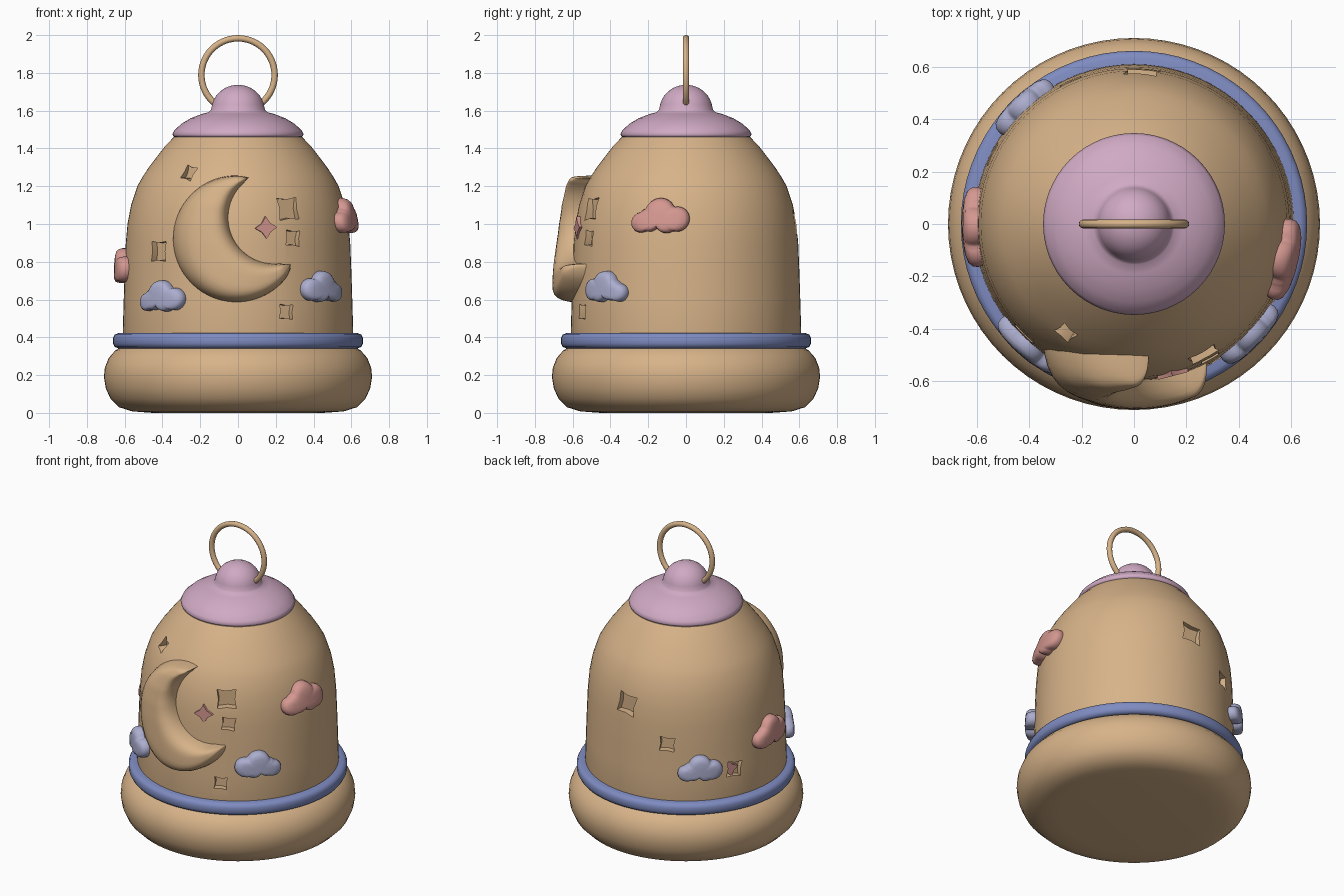
import bpy, bmesh
from math import sin, cos, pi, radians, sqrt, hypot
from mathutils import Matrix, Vector

if "Cube" in bpy.data.objects:
    bpy.data.objects.remove(bpy.data.objects["Cube"])


def material(name, rgb):
    m = bpy.data.materials.new(name)
    m.diffuse_color = (*rgb, 1)
    m.use_nodes = True
    m.node_tree.nodes["Principled BSDF"].inputs["Base Color"].default_value = m.diffuse_color
    return m


TAN = material("warm_tan", (0.68, 0.45, 0.25))
MAUVE = material("soft_mauve", (0.63, 0.40, 0.55))
BLUE = material("dusk_blue", (0.21, 0.26, 0.53))
LILAC = material("pale_lilac", (0.41, 0.42, 0.62))
ROSE = material("rose_pink", (0.66, 0.31, 0.28))


def make(name, bm, mat, angle=45):
    bmesh.ops.recalc_face_normals(bm, faces=bm.faces)
    me = bpy.data.meshes.new(name)
    bm.to_mesh(me)
    bm.free()
    me.materials.append(mat)
    ob = bpy.data.objects.new(name, me)
    bpy.context.collection.objects.link(ob)
    smooth(ob, angle)
    return ob


def smooth(ob, angle):
    bpy.ops.object.select_all(action='DESELECT')
    ob.select_set(True)
    bpy.context.view_layer.objects.active = ob
    bpy.ops.object.shade_smooth_by_angle(angle=radians(angle))


def skin(bm, rings, closed=True):
    """Bridge consecutive rings; one-point rings become fans."""
    vs = [[bm.verts.new(p) for p in r] for r in rings]
    for a, b in zip(vs, vs[1:]):
        n = max(len(a), len(b))
        for i in range(n if closed else n - 1):
            j = (i + 1) % n
            f = [a[i % len(a)], a[j % len(a)], b[j % len(b)], b[i % len(b)]]
            bm.faces.new(list(dict.fromkeys(f)))
    return vs


def lathe(name, profile, mat, seg=72, loop=False, angle=45):
    bm = bmesh.new()
    if loop:
        profile = profile + profile[:1]
    rings = [[(r * cos(2 * pi * i / seg), r * sin(2 * pi * i / seg), z)
              for i in range(seg if r > 0 else 1)] for r, z in profile]
    skin(bm, rings)
    bmesh.ops.remove_doubles(bm, verts=bm.verts, dist=1e-5)
    return make(name, bm, mat, angle)


# Bell wall profile, also used to seat the decorations
WALL = [(0.60, 0.36), (0.61, 0.43), (0.605, 0.6), (0.60, 0.75), (0.594, 0.9), (0.585, 1.0),
        (0.566, 1.1), (0.533, 1.2), (0.505, 1.25), (0.472, 1.3), (0.434, 1.35),
        (0.388, 1.41), (0.34, 1.46)]


def wall_r(z):
    for (r0, z0), (r1, z1) in zip(WALL, WALL[1:]):
        if z <= z1:
            return r0 + (r1 - r0) * (z - z0) / (z1 - z0)
    return WALL[-1][0]


# Rounded foot and bell wall in one closed body
foot = [(0, 0.0), (0.45, 0.0), (0.56, 0.008), (0.63, 0.03), (0.675, 0.075), (0.70, 0.13),
        (0.71, 0.19), (0.705, 0.24), (0.685, 0.29), (0.65, 0.33)]
body = lathe("bell_body", foot + WALL + [(0.22, 1.48), (0, 1.48)], TAN)


# Four-pointed stars as prisms pointing out of the wall
def star(bm, deg, z, size, rot, inner, r0, r1):
    a = radians(deg)
    out = Vector((cos(a), sin(a), 0))
    side = Vector((-sin(a), cos(a), 0))
    R = wall_r(z)
    rings = []
    for d in (r0, r1):
        ring = []
        for i in range(8):
            q = radians(rot) + i * pi / 4
            s = size * (inner if i % 2 else 1)
            ring.append(out * (R + d) + side * s * cos(q) + Vector((0, 0, z + s * sin(q))))
        rings.append(ring)
    vs = skin(bm, rings)
    bm.faces.new(vs[0][::-1])
    bm.faces.new(vs[1])


bm = bmesh.new()
for deg, z, size, rot in [(-122, 1.27, 0.05, 30), (-135, 0.855, 0.075, 45), (-62, 1.08, 0.082, 48),
                          (-60.5, 0.925, 0.058, 40), (-65, 0.535, 0.055, 42),
                          (87, 1.0, 0.09, 38), (114, 0.79, 0.065, 42), (154, 0.60, 0.07, 38)]:
    star(bm, deg, z, size, rot, 0.6, -0.04, 0.12)
cutter = make("star_cutter", bm, TAN)
cutter.hide_render = True
mod = body.modifiers.new("stars", 'BOOLEAN')
mod.operation = 'DIFFERENCE'
mod.solver = 'EXACT'
mod.object = cutter
dg = bpy.context.evaluated_depsgraph_get()
carved = bpy.data.meshes.new_from_object(body.evaluated_get(dg))
body.modifiers.clear()
body.data = carved
bpy.data.objects.remove(cutter)
smooth(body, 35)

# Rose stars, one on the front and one filling a back recess
for name, args in [("front_rose_star", (-75.5, 0.98, 0.06, 3, 0.55, -0.03, 0.012)),
                   ("back_rose_star", (152, 0.60, 0.055, 10, 0.55, -0.06, -0.015))]:
    bm = bmesh.new()
    star(bm, *args)
    make(name, bm, ROSE, 30)

# Blue band above the foot
lathe("blue_band", [(0.58, 0.342), (0.635, 0.342), (0.653, 0.35), (0.661, 0.367), (0.661, 0.397),
                    (0.653, 0.414), (0.635, 0.422), (0.58, 0.422)], BLUE, loop=True, angle=50)

# Mauve cap with knob
cap = [(0, 1.455), (0.325, 1.457), (0.342, 1.463), (0.347, 1.475), (0.338, 1.495), (0.30, 1.53),
       (0.25, 1.56), (0.19, 1.583), (0.155, 1.592), (0.143, 1.605)]
cap += [(0.14 * cos(t), 1.605 + 0.132 * sin(t)) for t in [radians(12 * i) for i in range(1, 8)]]
lathe("cap_and_knob", cap + [(0, 1.737)], MAUVE, seg=56, angle=50)

# Hanging ring
bpy.ops.mesh.primitive_torus_add(major_radius=0.194, minor_radius=0.017, major_segments=56,
                                 minor_segments=12, location=(0, 0, 1.789),
                                 rotation=(pi / 2, 0, 0))
ring = bpy.context.object
ring.name = "hanging_ring"
ring.data.materials.append(TAN)
smooth(ring, 60)

# Crescent moon, a puffed strip between two arcs that follows the wall
bm = bmesh.new()
N, M = 64, 14
rings = []
for i in range(N + 1):
    t = 0.5 - 0.5 * cos(pi * i / N)
    ao, ai = radians(79 + 256 * t), radians(124 + 160 * t)
    o = Vector((-0.01 + 0.336 * cos(ao), 0.921 + 0.336 * sin(ao)))
    n = Vector((0.195 + 0.245 * cos(ai), 1.035 + 0.245 * sin(ai)))
    e = min(1, min(t, 1 - t) / 0.06)
    k = sqrt(max(0, 1 - (1 - e) ** 2))          # rounds the horn tips
    mid = (o + n) / 2
    row = []
    for j in range(M + 1):
        c = -cos(pi * j / M)
        p = mid + (n - o) / 2 * c * k
        h = -0.03 + 0.135 * max(0, 1 - abs(c) ** 4) ** 0.5 * k ** 0.6
        R = wall_r(p.y)
        row.append((p.x, -sqrt(R * R - p.x * p.x) - h, p.y))
    rings.append(row)
skin(bm, rings)
bmesh.ops.remove_doubles(bm, verts=bm.verts, dist=1e-5)
make("crescent_moon", bm, TAN, 60)


# Puffy clouds: outline is the reach of overlapping circles, wrapped on the wall
PUFFS = [(-0.095, -0.035, 0.050), (0.0, 0.012, 0.074), (0.085, -0.018, 0.062),
         (-0.055, -0.022, 0.058), (0.035, -0.032, 0.055)]


def reach(q):
    dx, dz, best = cos(q), sin(q), 0
    oz = -0.03
    for cx, cz, r in PUFFS:
        b = cx * dx + (cz - oz) * dz
        disc = b * b - (cx * cx + (cz - oz) ** 2 - r * r)
        if disc > 0:
            best = max(best, b + sqrt(disc))
    return best


def cloud(name, deg, z, w, hgt, mat, flip=1):
    bm = bmesh.new()
    rings = []
    for s, h in [(0.96, -0.03), (1, 0.0), (1, 0.018), (0.95, 0.037), (0.85, 0.049),
                 (0.65, 0.055), (0.35, 0.057), (0, 0.057)]:
        ring = []
        for i in range(72 if s else 1):
            q = 2 * pi * i / 72
            d = reach(q) * s
            u, v = flip * d * cos(q) * w / 0.292, (d * sin(q) - 0.03) * hgt / 0.173
            zz = z + v
            R = wall_r(zz)
            a = radians(deg) + u / R
            ring.append(((R + h) * cos(a), (R + h) * sin(a), zz))
        rings.append(ring)
    skin(bm, rings)
    make(name, bm, mat, 60)


cloud("rose_cloud_right", -13.5, 1.045, 0.31, 0.185, ROSE)
cloud("rose_cloud_left", 181, 0.78, 0.30, 0.185, ROSE)
cloud("lilac_cloud_front_left", -131, 0.62, 0.29, 0.165, LILAC)
cloud("lilac_cloud_front_right", -43.5, 0.67, 0.28, 0.165, LILAC, -1)
cloud("lilac_cloud_back", 133, 0.645, 0.27, 0.16, LILAC)
